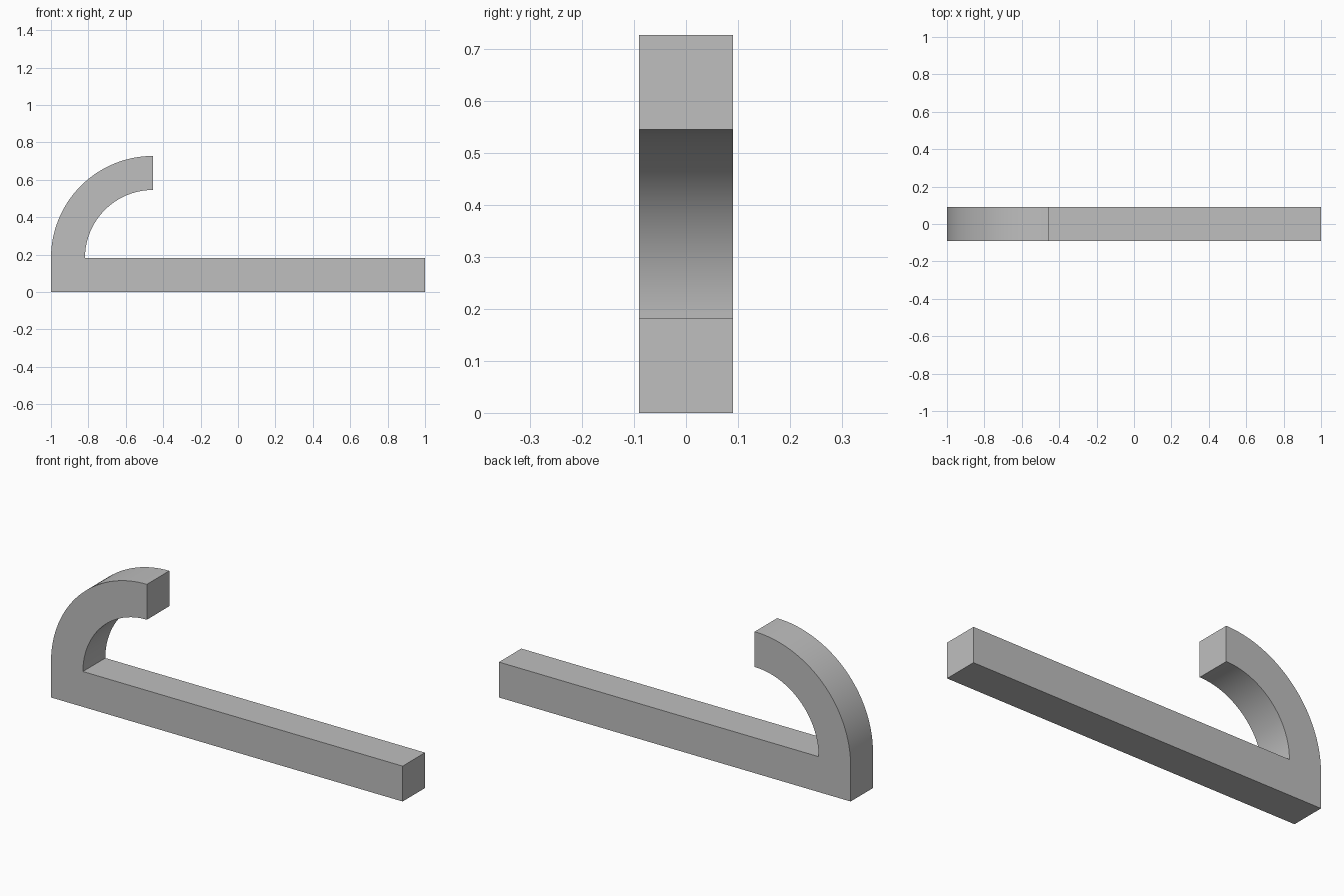
import bpy
import bmesh
from math import cos, sin, pi, radians
from mathutils import Vector

if "Cube" in bpy.data.objects:
    bpy.data.objects.remove(bpy.data.objects["Cube"], do_unlink=True)

# Proportions: everything is a multiple of the square bar's thickness
T = 2 / 11
CENTRE_X = -1 + 3 * T
SEGMENTS = 32


def quarter_arc(radius):
    """Quarter circle from the left side up to the top."""
    angles = [pi - pi / 2 * i / SEGMENTS for i in range(SEGMENTS + 1)]
    return [(CENTRE_X + radius * cos(a), T + radius * sin(a)) for a in angles]


# Flat outline: base bar with a curved hook rising from its right end
outline = [(1, T), (1, 0), (-1, 0)]
outline += quarter_arc(3 * T)
outline += reversed(quarter_arc(2 * T))

# Extrude the outline through the bar's depth
bm = bmesh.new()
front = bm.faces.new([bm.verts.new((x, -T / 2, z)) for x, z in outline])
extruded = bmesh.ops.extrude_face_region(bm, geom=[front], use_keep_orig=True)
back_verts = [v for v in extruded["geom"] if isinstance(v, bmesh.types.BMVert)]
bmesh.ops.translate(bm, verts=back_verts, vec=Vector((0, T, 0)))
bmesh.ops.recalc_face_normals(bm, faces=bm.faces)
mesh = bpy.data.meshes.new("hooked_bar")
bm.to_mesh(mesh)
bm.free()

hooked_bar = bpy.data.objects.new("hooked_bar", mesh)
bpy.context.collection.objects.link(hooked_bar)

# Plain grey finish
grey = bpy.data.materials.new("light_grey")
grey.use_nodes = True
colour = (0.52, 0.52, 0.52, 1)
grey.diffuse_color = colour
grey.node_tree.nodes["Principled BSDF"].inputs["Base Color"].default_value = colour
mesh.materials.append(grey)

# Smooth curve with crisp edges
bpy.ops.object.select_all(action="DESELECT")
hooked_bar.select_set(True)
bpy.context.view_layer.objects.active = hooked_bar
bpy.ops.object.shade_smooth_by_angle(angle=radians(30))
